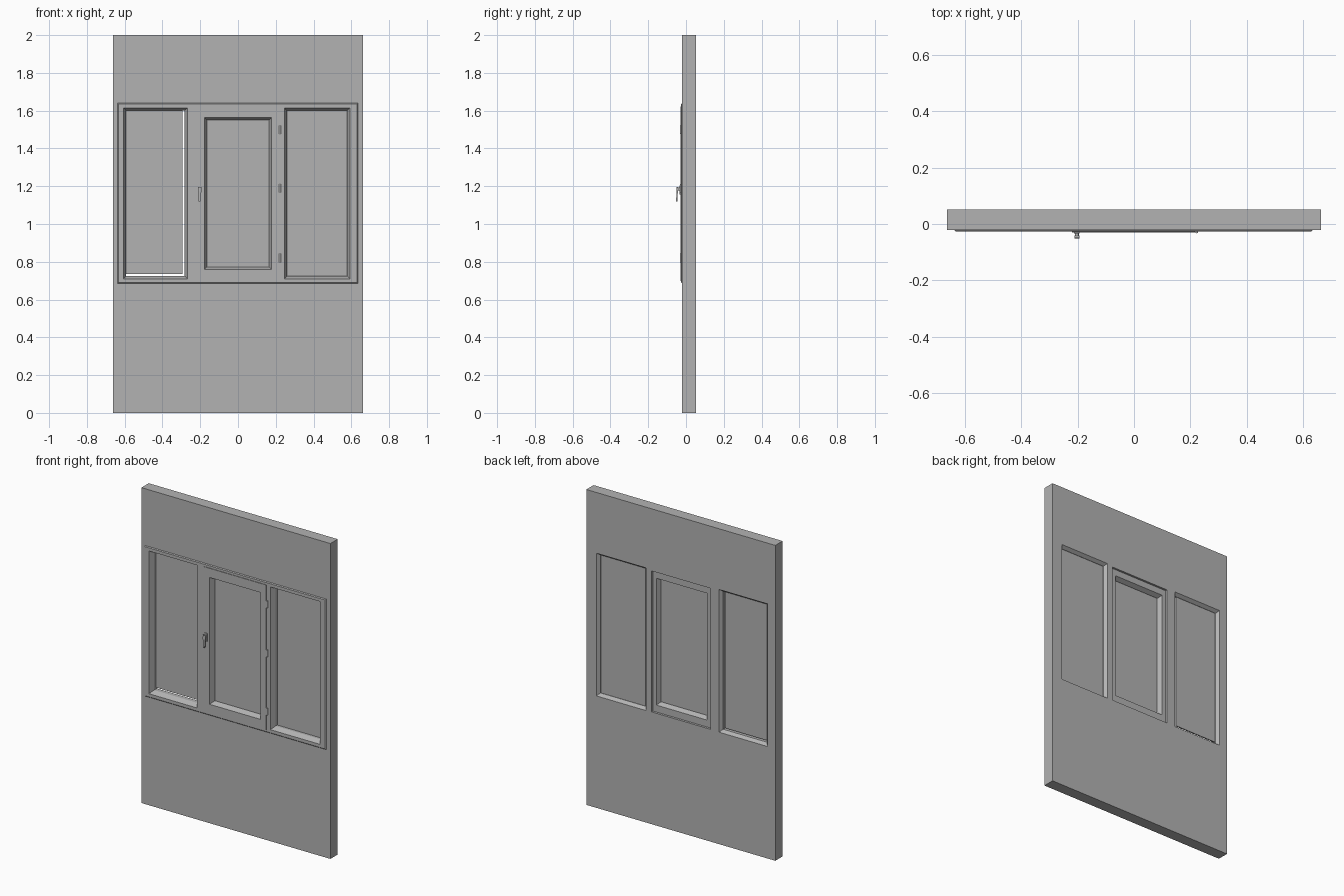
import bpy, bmesh, math

if "Cube" in bpy.data.objects:
    bpy.data.objects.remove(bpy.data.objects["Cube"])

grey = bpy.data.materials.new("plain grey")
grey.diffuse_color = (0.45, 0.45, 0.45, 1)
grey.use_nodes = True
grey.node_tree.nodes["Principled BSDF"].inputs["Base Color"].default_value = grey.diffuse_color


def finish(name, bm, mat=True):
    bmesh.ops.recalc_face_normals(bm, faces=bm.faces)
    me = bpy.data.meshes.new(name)
    bm.to_mesh(me)
    bm.free()
    ob = bpy.data.objects.new(name, me)
    bpy.context.collection.objects.link(ob)
    if mat:
        me.materials.append(grey)
    return ob


def loft(name, steps, closed=False, mat=True):
    """Skin a run of rectangles (x0, x1, z0, z1, y); closed makes a frame."""
    bm = bmesh.new()
    rings = [[bm.verts.new(p) for p in ((a, y, c), (b, y, c), (b, y, d), (a, y, d))]
             for a, b, c, d, y in steps]
    pairs = list(zip(rings, rings[1:])) + ([(rings[-1], rings[0])] if closed else [])
    for r, s in pairs:
        for i in range(4):
            j = (i + 1) % 4
            bm.faces.new((r[i], r[j], s[j], s[i]))
    if not closed:
        bm.faces.new(rings[0])
        bm.faces.new(rings[-1])
    return finish(name, bm, mat)


def box(name, x0, x1, y0, y1, z0, z1):
    return loft(name, [(x0, x1, z0, z1, y0), (x0, x1, z0, z1, y1)])


def grow(rect, g):
    a, b, c, d = rect
    return (a - g, b + g, c - g, d + g)


def cylinder(name, x, y, z, r, length, axis="Z", n=16):
    bm = bmesh.new()
    bmesh.ops.create_cone(bm, cap_ends=True, segments=n, radius1=r, radius2=r, depth=length)
    for v in bm.verts:
        p = v.co.copy()
        v.co = (p.x + x, p.y + y, p.z + z) if axis == "Z" else (p.x + x, p.z + y, p.y + z)
    for f in bm.faces:
        f.smooth = len(f.verts) == 4
    return finish(name, bm)


FRONT, BACK, TRIM = -0.021, 0.052, -0.026

# Wall and raised window trim
wall = box("wall", -0.663, 0.663, FRONT, BACK, 0, 2)
outer = (-0.638, 0.634, 0.685, 1.64)
trim = loft("window_trim", [(*outer, FRONT), (*grow(outer, -0.005), TRIM)])

# Openings: splayed on both faces for the side lights, straight for the sash
left = (-0.592, -0.283, 0.725, 1.60)
right = (0.26, 0.577, 0.725, 1.60)
sash = (-0.208, 0.206, 0.712, 1.606)


def splayed(name, rect):
    wide = grow(rect, 0.015)
    return loft(name, [(*wide, -0.06), (*wide, TRIM), (*rect, 0.005),
                       (*rect, 0.032), (*wide, BACK), (*wide, 0.08)], mat=False)


cutters = [splayed("left_cutter", left), splayed("right_cutter", right),
           loft("sash_cutter", [(*sash, -0.06), (*sash, 0.08)], mat=False)]
for c in cutters:
    c.hide_render = True
    c.hide_set(True)
    for ob in (wall, trim):
        m = ob.modifiers.new("opening", "BOOLEAN")
        m.operation, m.solver, m.object = "DIFFERENCE", "EXACT", c

# Side panes; the left one leaves a narrow gap at its right and bottom
box("left_pane", -0.60, -0.295, 0.022, 0.030, 0.735, 1.602)
box("right_pane", 0.255, 0.582, 0.022, 0.030, 0.72, 1.605)

# Opening sash with an overlapping front lip and splayed beads
lip = (-0.22, 0.217, 0.699, 1.621)
body = grow(sash, -0.003)
bead = (-0.165, 0.165, 0.772, 1.55)
loft("sash_frame", [(*lip, TRIM - 0.0005), (*lip, -0.03), (*grow(bead, 0.013), -0.03),
                    (*bead, 0.0), (*bead, 0.018), (*grow(bead, 0.013), 0.043),
                    (*body, 0.043), (*body, TRIM - 0.0005)], closed=True)
box("sash_pane", -0.17, 0.17, 0.005, 0.013, 0.767, 1.555)

# Hinges on the right edge of the sash
for i, z in enumerate((0.82, 1.19, 1.50)):
    cylinder(f"hinge_{i + 1}", 0.222, -0.027, z, 0.006, 0.045)

# Handle: rose plate, spindle and tapered lever
box("handle_plate", -0.213, -0.193, -0.034, -0.029, 1.155, 1.205)
cylinder("handle_spindle", -0.203, -0.04, 1.185, 0.007, 0.02, axis="Y")
bm = bmesh.new()
rings = []
for z, w, y0, y1 in ((1.197, 0.009, -0.05, -0.041), (1.175, 0.009, -0.051, -0.043),
                     (1.118, 0.005, -0.052, -0.046)):
    rings.append([bm.verts.new(p) for p in ((-0.203 - w, y0, z), (-0.203 + w, y0, z),
                                            (-0.203 + w, y1, z), (-0.203 - w, y1, z))])
for r, s in zip(rings, rings[1:]):
    for i in range(4):
        bm.faces.new((r[i], r[(i + 1) % 4], s[(i + 1) % 4], s[i]))
bm.faces.new(rings[0])
bm.faces.new(rings[-1])
finish("handle_lever", bm)
